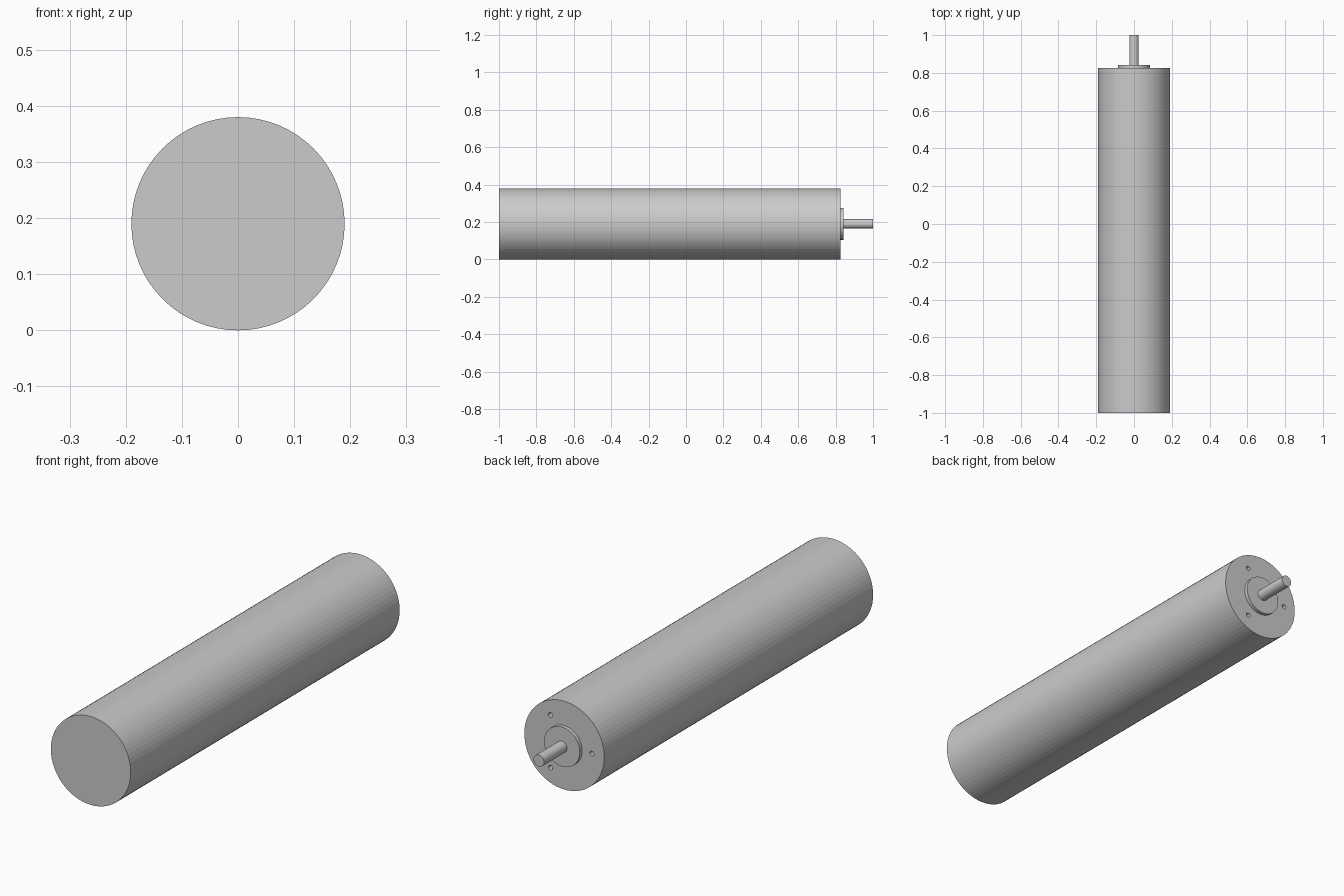
import bpy
from math import pi, cos, sin

if "Cube" in bpy.data.objects:
    bpy.data.objects.remove(bpy.data.objects["Cube"])

AXIS_Z = 0.19     # height of the motor axis
FACE_Y = 0.827    # mounting face of the housing


def cylinder(name, radius, y0, y1, sides, x=0.0, z=AXIS_Z):
    """Cylinder lying along y between y0 and y1."""
    bpy.ops.mesh.primitive_cylinder_add(
        vertices=sides, radius=radius, depth=y1 - y0,
        location=(x, (y0 + y1) / 2, z), rotation=(pi / 2, 0, 0))
    obj = bpy.context.object
    obj.name = name
    return obj


# Main housing
housing = cylinder("motor_housing", 0.19, -1.0, FACE_Y, 64)

# Three blind mounting holes in the shaft-end face
for i in range(3):
    a = pi + i * 2 * pi / 3
    cutter = cylinder(f"mounting_hole_cutter_{i + 1}", 0.01, FACE_Y - 0.06, FACE_Y + 0.05, 24,
                      0.131 * cos(a), AXIS_Z + 0.131 * sin(a))
    cutter.hide_render = True
    cutter.hide_set(True)
    mod = housing.modifiers.new(f"mounting_hole_{i + 1}", 'BOOLEAN')
    mod.operation = 'DIFFERENCE'
    mod.solver = 'EXACT'
    mod.object = cutter

# Raised pilot boss and output shaft
cylinder("pilot_boss", 0.085, FACE_Y - 0.002, 0.843, 48)
cylinder("output_shaft", 0.025, 0.841, 1.0, 32)
